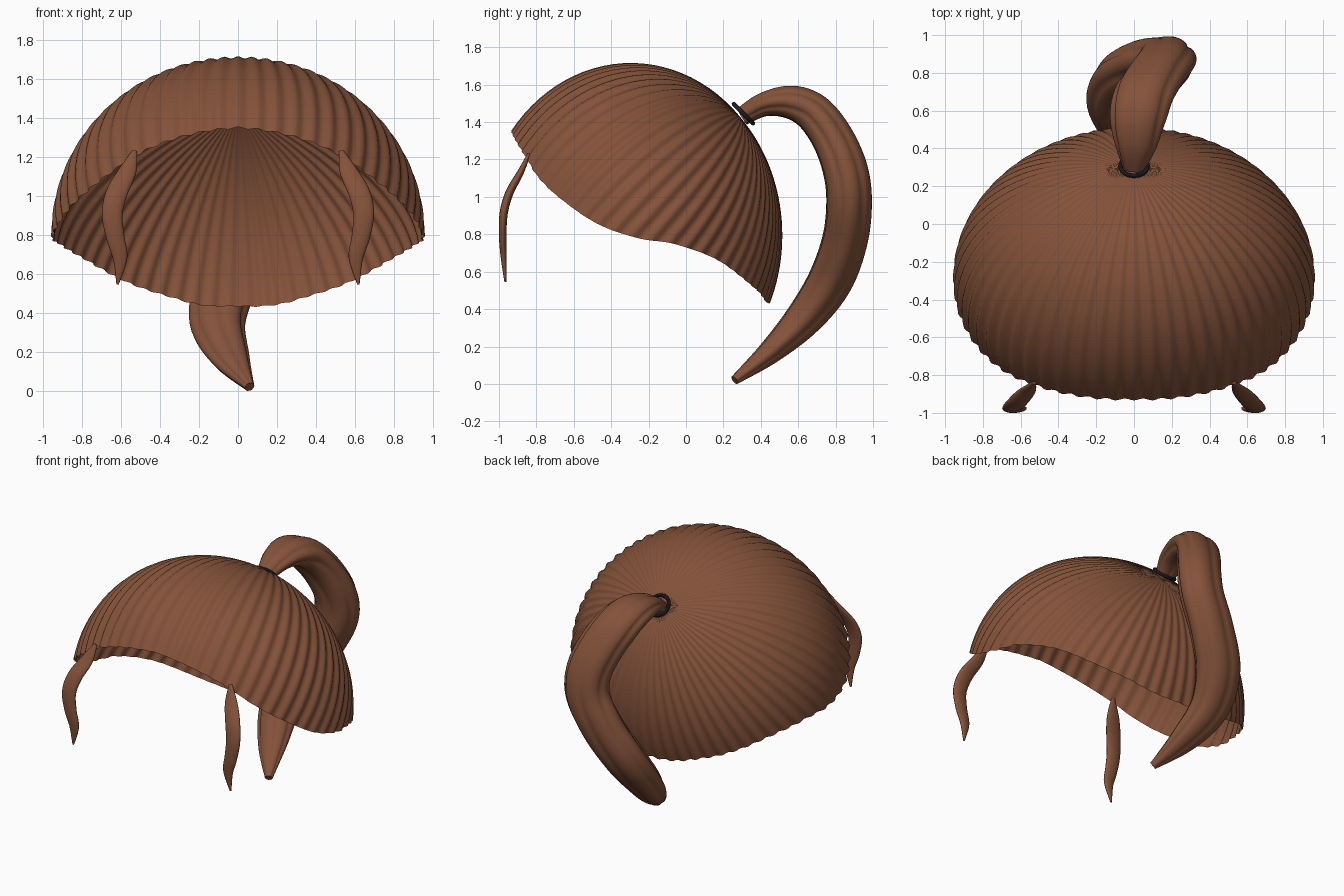
import bpy, bmesh, math
from mathutils import Vector

if "Cube" in bpy.data.objects:
    bpy.data.objects.remove(bpy.data.objects["Cube"])


def material(name, rgb):
    m = bpy.data.materials.new(name)
    m.diffuse_color = (*rgb, 1)
    m.use_nodes = True
    m.node_tree.nodes["Principled BSDF"].inputs["Base Color"].default_value = m.diffuse_color
    return m


BROWN = material("brown_hair", (0.23, 0.085, 0.042))
DARK = material("dark_band", (0.02, 0.02, 0.026))


def finish(bm, name, mat, angle=60):
    bmesh.ops.recalc_face_normals(bm, faces=bm.faces)
    me = bpy.data.meshes.new(name)
    bm.to_mesh(me)
    bm.free()
    ob = bpy.data.objects.new(name, me)
    bpy.context.collection.objects.link(ob)
    me.materials.append(mat)
    bpy.ops.object.select_all(action='DESELECT')
    ob.select_set(True)
    bpy.context.view_layer.objects.active = ob
    bpy.ops.object.shade_smooth_by_angle(angle=math.radians(angle))
    return ob


def skin(bm, rings):
    # quads between successive closed rings
    for a, b in zip(rings, rings[1:]):
        n = len(a)
        for i in range(n):
            bm.faces.new((a[i], a[(i + 1) % n], b[(i + 1) % n], b[i]))


def catmull(pts, steps):
    # smooth resampling of a list of equal-length tuples
    out = []
    last = len(pts) - 1
    for i in range(last):
        p = [pts[max(0, min(last, i + k))] for k in (-1, 0, 1, 2)]
        for s in range(steps):
            t = s / steps
            out.append([0.5 * (2 * b + (c - a) * t + (2 * a - 5 * b + 4 * c - d) * t * t
                               + (3 * b - a - 3 * c + d) * t ** 3) for a, b, c, d in zip(*p)])
    out.append(list(pts[-1]))
    return out


# Scalp cap: ridged ellipsoid radiating from the tie, cut along a swept hairline
CENTRE = Vector((0, -0.29, 0.80))
RADII = Vector((0.95, 0.80, 0.91))


def to_sphere(p):
    d = Vector(p) - CENTRE
    return Vector((d.x / RADII.x, d.y / RADII.y, d.z / RADII.z)).normalized()


POLE = to_sphere((0, 0.29, 1.43))
SIDE = Vector((1, 0, 0))
DOWN = SIDE.cross(POLE)
if DOWN.z > 0:
    DOWN = -DOWN
hairline = [(0, 0.43, 0.44), (0.2, 0.41, 0.45), (0.4, 0.34, 0.52), (0.7, 0.16, 0.66),
            (0.88, -0.05, 0.745), (0.95, -0.26, 0.78), (0.9, -0.48, 0.86),
            (0.78, -0.68, 1.0), (0.65, -0.79, 1.11), (0.54, -0.85, 1.2),
            (0.3, -0.91, 1.30), (0, -0.93, 1.35)]
rim = []
for x, y, z in hairline:
    d = to_sphere((x, y, z))
    rim.append((math.atan2(d.dot(SIDE), d.dot(DOWN)), POLE.angle(d)))
rim[-1] = (math.pi, rim[-1][1])
rim = catmull(rim, 6)


def rim_angle(phi):
    phi = abs(phi)
    for (a, ta), (b, tb) in zip(rim, rim[1:]):
        if phi <= b:
            return ta + (tb - ta) * max(0, phi - a) / max(b - a, 1e-6)
    return rim[-1][1]


RIDGES, ROWS = 60, 26
bm = bmesh.new()
rings = []
for j in range(1, ROWS + 1):
    ring = []
    for i in range(RIDGES * 6):
        phi = -math.pi + 2 * math.pi * i / (RIDGES * 6)
        th = rim_angle(phi) * j / ROWS
        d = POLE * math.cos(th) + (SIDE * math.sin(phi) + DOWN * math.cos(phi)) * math.sin(th)
        r = 1 + 0.009 * math.sin(th) * math.cos(RIDGES * phi)
        ring.append(bm.verts.new(CENTRE + d * RADII * r))
    rings.append(ring)
skin(bm, rings)
tip = bm.verts.new(CENTRE + POLE * RADII)
n = len(rings[0])
for i in range(n):
    bm.faces.new((tip, rings[0][(i + 1) % n], rings[0][i]))
finish(bm, "hair_cap", BROWN)


def lock(name, path, lobes, depth, seg, mirror=1):
    # tapered lock of hair; path rows: x, y, z, half width, half thickness
    rows = catmull(path, 6)
    pts = [Vector((r[0] * mirror, r[1], r[2])) for r in rows]
    bm = bmesh.new()
    rings = []
    for k, (p, r) in enumerate(zip(pts, rows)):
        t = (pts[min(k + 1, len(pts) - 1)] - pts[max(k - 1, 0)]).normalized()
        w = (SIDE - t * t.x).normalized()
        u = t.cross(w)
        ring = []
        for i in range(seg):
            a = 2 * math.pi * i / seg
            f = 1 - depth + depth * 2 * abs(math.cos(lobes * a / 2 + 0.4)) ** 0.6 - depth * 0.5
            ring.append(bm.verts.new(p + (w * math.cos(a) * r[3] + u * math.sin(a) * r[4]) * f))
        rings.append(ring)
    skin(bm, rings)
    bm.faces.new(rings[0])
    bm.faces.new(rings[-1])
    finish(bm, name, BROWN)


# Ponytail: arches back from the tie, swings to one side and curls in at the tip
lock("ponytail", [
    (0, 0.30, 1.43, 0.06, 0.05), (0.01, 0.42, 1.495, 0.11, 0.065),
    (0.02, 0.56, 1.505, 0.145, 0.09), (0.05, 0.68, 1.45, 0.155, 0.105),
    (0.11, 0.78, 1.32, 0.155, 0.112), (0.165, 0.85, 1.15, 0.155, 0.12),
    (0.16, 0.872, 0.98, 0.155, 0.122), (0.06, 0.85, 0.77, 0.155, 0.122),
    (-0.06, 0.77, 0.55, 0.155, 0.12), (-0.105, 0.63, 0.35, 0.14, 0.10),
    (-0.04, 0.45, 0.17, 0.10, 0.065), (0.06, 0.26, 0.02, 0.025, 0.025)],
    lobes=6, depth=0.06, seg=48)

# Face-framing strands
strand = [(0.53, -0.84, 1.23, 0.012, 0.008), (0.565, -0.885, 1.13, 0.045, 0.018),
          (0.62, -0.945, 1.02, 0.055, 0.022), (0.645, -0.975, 0.91, 0.053, 0.022),
          (0.63, -0.98, 0.79, 0.047, 0.02), (0.605, -0.975, 0.68, 0.037, 0.016),
          (0.618, -0.966, 0.545, 0.006, 0.005)]
for name, s in (("side_strand_right", 1), ("side_strand_left", -1)):
    lock(name, strand, lobes=2, depth=0.0, seg=16, mirror=s)

# Hair tie
bpy.ops.mesh.primitive_torus_add(major_radius=0.072, minor_radius=0.012, major_segments=40,
                                 minor_segments=10, location=(0, 0.307, 1.445),
                                 rotation=(-math.radians(45), 0, 0))
tie = bpy.context.object
tie.name = "hair_tie"
tie.data.materials.append(DARK)
bpy.ops.object.shade_smooth_by_angle()
